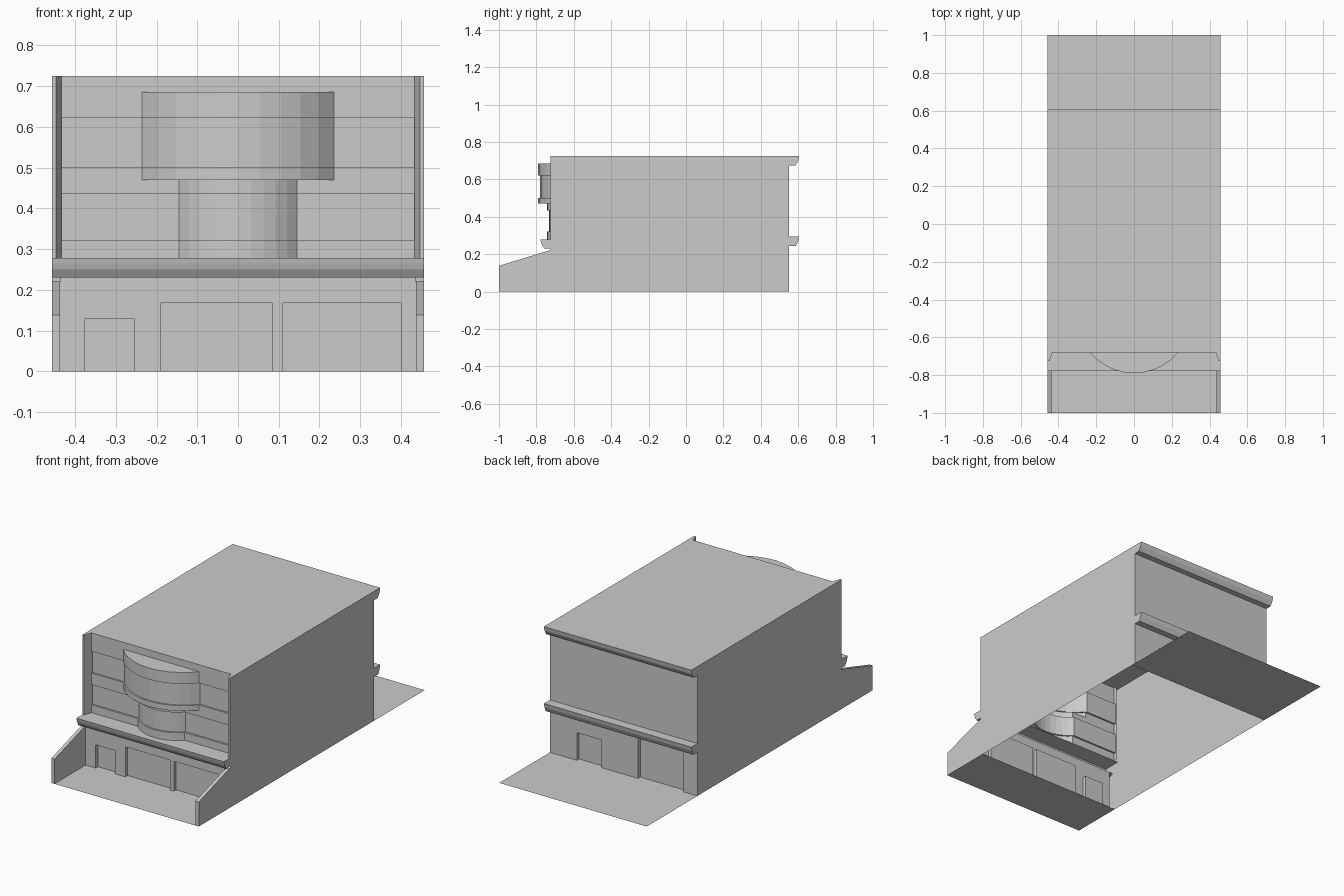
import bpy, math
from mathutils import Vector

cube = bpy.data.objects.get("Cube")
if cube:
    bpy.data.objects.remove(cube, do_unlink=True)

grey = bpy.data.materials.new("plain_grey")
grey.use_nodes = True
COLOUR = (0.6, 0.6, 0.6, 1)
grey.diffuse_color = COLOUR
grey.node_tree.nodes["Principled BSDF"].inputs["Base Color"].default_value = COLOUR

W = 0.457            # half width of the building
FRONT, BACK = -0.725, 0.552
INNER = 0.437        # inside of the low side walls
TOP, LEDGE = 0.725, 0.278


def make(name, polys, turned=False):
    """Object from polygons; turned rotates it half a turn about z."""
    verts, faces = [], []
    for poly in polys:
        faces.append(range(len(verts), len(verts) + len(poly)))
        verts += [(-x, -y, z) if turned else (x, y, z) for x, y, z in poly]
    mesh = bpy.data.meshes.new(name)
    mesh.from_pydata(verts, [], [list(f) for f in faces])
    mesh.materials.append(grey)
    obj = bpy.data.objects.new(name, mesh)
    bpy.context.collection.objects.link(obj)
    return obj


def facing(poly, out):
    """Turn the polygon so that it looks along out."""
    n = Vector()
    for a, b in zip(poly, poly[1:] + poly[:1]):
        n += Vector(a).cross(Vector(b))
    return poly if n.dot(Vector(out)) > 0 else poly[::-1]


def loft(rows):
    return [[a[i], a[i + 1], b[i + 1], b[i]]
            for a, b in zip(rows, rows[1:]) for i in range(len(a) - 1)]


def across(profile, half=W):
    """Sweep a (y, z) profile along x."""
    return loft([[(-half, y, z), (half, y, z)] for y, z in profile])


def storefront(y, half, height, openings, depth=0.02):
    """Wall at y with recessed openings (x0, x1, height)."""
    polys, x = [], -half
    d = y + depth
    for x0, x1, h in openings:
        polys.append([(x, y, 0), (x0, y, 0), (x0, y, height), (x, y, height)])
        polys.append([(x0, y, h), (x1, y, h), (x1, y, height), (x0, y, height)])
        polys.append([(x0, d, 0), (x1, d, 0), (x1, d, h), (x0, d, h)])
        polys.append(facing([(x0, y, 0), (x0, d, 0), (x0, d, h), (x0, y, h)], (1, 0, 0)))
        polys.append(facing([(x1, y, 0), (x1, d, 0), (x1, d, h), (x1, y, h)], (-1, 0, 0)))
        polys.append(facing([(x0, y, h), (x1, y, h), (x1, d, h), (x0, d, h)], (0, 0, -1)))
        x = x1
    polys.append([(x, y, 0), (half, y, 0), (half, y, height), (x, y, height)])
    return polys


# Ground floor walls
make("front_shop_wall", storefront(FRONT, INNER, 0.23, [
    (-0.375, -0.255, 0.13), (-0.19, 0.085, 0.168), (0.11, 0.4, 0.168)]))
make("back_shop_wall", storefront(-BACK, W, 0.245, [
    (-0.29, -0.136, 0.155), (0.09, 0.37, 0.225)]), turned=True)

# Cornices, back upper wall and roof as swept profiles
front_cornice = [(FRONT, 0.23), (-0.757, 0.23), (-0.77, 0.25), (-0.775, 0.265),
                 (-0.778, LEDGE)]
lower_back = [(BACK, 0.245), (0.588, 0.245), (0.6, 0.27), (0.605, 0.294), (BACK, 0.294)]
upper_back = [(BACK, 0.675), (0.585, 0.675), (0.6, 0.7), (0.605, TOP)]
make("front_cornice", across(front_cornice + [(-0.68, LEDGE)]))
make("back_wall_and_cornices",
     across([(-y, z) for y, z in lower_back + upper_back]), turned=True)
make("roof", across([(-0.605, TOP), (0.68, TOP)]), turned=True)

# Side walls with the low sloping yard walls
outline = ([(-1, 0), (-1, 0.138), (FRONT, 0.222)] + front_cornice
           + [(FRONT, LEDGE), (FRONT, TOP)] + upper_back[::-1] + lower_back[::-1]
           + [(BACK, 0)])
slope = [(-1, 0), (-1, 0.138), (FRONT, 0.222), (FRONT, 0)]
fin = [(W, FRONT), (0.447, FRONT), (0.433, -0.68), (0.433, -0.66)]
for name, s in (("left", 1), ("right", -1)):
    polys = [facing([(s * W, y, z) for y, z in outline], (s, 0, 0)),
             facing([(s * INNER, y, z) for y, z in slope], (-s, 0, 0))]
    for (y0, z0), (y1, z1) in zip(slope[:2], slope[1:3]):
        polys.append(facing([(s * W, y0, z0), (s * INNER, y0, z0),
                             (s * INNER, y1, z1), (s * W, y1, z1)], (0, -1, 1)))
    make(name + "_side_wall", polys)

    # Splayed corner beside the upper facade
    polys = [facing([(s * x0, y0, LEDGE), (s * x1, y1, LEDGE),
                     (s * x1, y1, TOP), (s * x0, y0, TOP)], (-s, -1, 0))
             for (x0, y0), (x1, y1) in zip(fin, fin[1:])]
    polys.append(facing([(s * x, y, TOP) for x, y in
                         fin[:3] + [(W, -0.68)]], (0, 0, 1)))
    make(name + "_corner_fin", polys)


def facade_row(z, half, bulge, inset):
    """Plan line of the upper facade: flat, curved bay, flat."""
    r = (half ** 2 + 0.11 ** 2) / 0.22 if half > 0.2 else 0.2
    a = math.asin(half / r)
    y = -0.68 + inset
    row = [(-0.433, y, z)]
    for i in range(11):
        t = -a + 2 * a * i / 10
        row.append((r * math.sin(t), y - bulge * r * (math.cos(t) - math.cos(a)), z))
    return row + [(0.433, y, z)]


# Upper facade with recessed bands and a stepped curved bay
WIDE, NARROW, IN = 0.235, 0.145, 0.01
make("upper_facade", loft([facade_row(*r) for r in (
    (LEDGE, NARROW, 1, 0), (0.322, NARROW, 1, 0),
    (0.322, NARROW, 1, IN), (0.435, NARROW, 1, IN),
    (0.435, NARROW, 1, 0), (0.47, NARROW, 1, 0),
    (0.47, WIDE, 1, 0), (0.5, WIDE, 1, 0),
    (0.5, WIDE, 1, IN), (0.622, WIDE, 1, IN),
    (0.622, WIDE, 1, 0), (0.686, WIDE, 1, 0),
    (0.686, WIDE, 0, 0), (TOP, WIDE, 0, 0))]))

# Paving before and behind the building
make("front_paving", across([(-1, 0), (FRONT + 0.02, 0)]))
make("back_paving", across([(-1, 0), (-BACK + 0.02, 0)]), turned=True)
